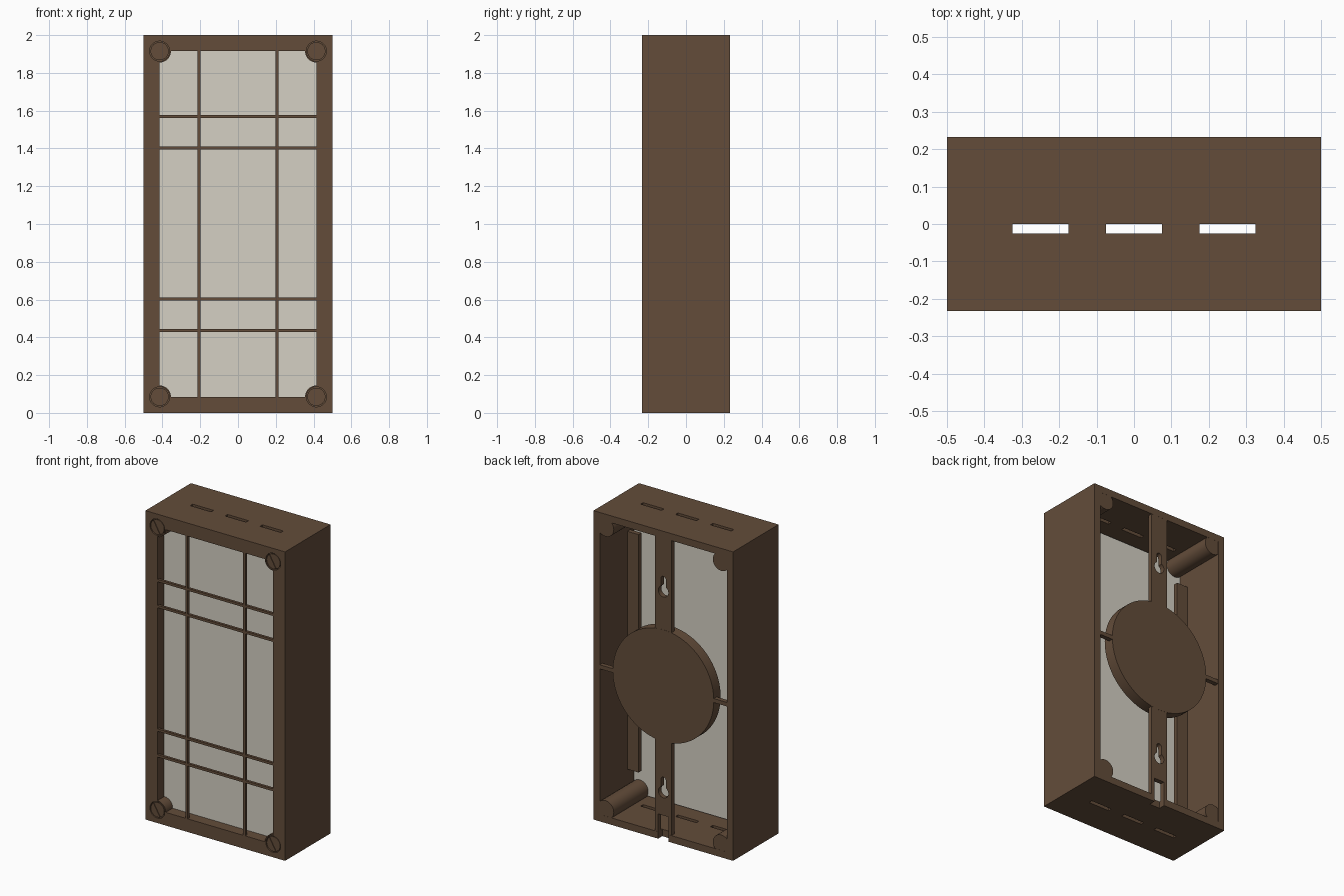
import bpy, math
from mathutils import Matrix

if "Cube" in bpy.data.objects:
    bpy.data.objects.remove(bpy.data.objects["Cube"], do_unlink=True)


def material(name, rgb):
    m = bpy.data.materials.new(name)
    m.use_nodes = True
    m.diffuse_color = (*rgb, 1)
    bsdf = m.node_tree.nodes["Principled BSDF"]
    bsdf.inputs["Base Color"].default_value = (*rgb, 1)
    bsdf.inputs["Roughness"].default_value = 0.7
    return m


BROWN = material("dark brown", (0.125, 0.073, 0.042))
CREAM = material("warm white", (0.66, 0.63, 0.55))
HALF, FRONT, BACK, TALL = 0.5, -0.2325, 0.2325, 2.0
WALL, RIM, LIP = 0.045, 0.085, -0.162


def box(name, x, y, z, mat=BROWN):
    """Box given by its (low, high) limits on each axis."""
    bpy.ops.mesh.primitive_cube_add(size=1)
    ob = bpy.context.object
    ob.name = name
    lims = (x, y, z)
    ob.data.transform(Matrix.Translation([(a + b) / 2 for a, b in lims])
                      @ Matrix.Diagonal([b - a for a, b in lims] + [1]))
    ob.data.materials.append(mat)
    return ob


def rod(name, x, z, r, y, mat=BROWN, sides=48):
    """Cylinder lying along y."""
    bpy.ops.mesh.primitive_cylinder_add(vertices=sides, radius=r, depth=y[1] - y[0])
    ob = bpy.context.object
    ob.name = name
    ob.data.transform(Matrix.Translation((x, sum(y) / 2, z))
                      @ Matrix.Rotation(math.pi / 2, 4, 'X'))
    ob.data.materials.append(mat)
    return ob


def cut(target, cutters, keep=False):
    for c in cutters:
        mod = target.modifiers.new("cut", 'BOOLEAN')
        mod.operation, mod.solver, mod.object = 'DIFFERENCE', 'EXACT', c
        bpy.context.view_layer.objects.active = target
        bpy.ops.object.modifier_apply(modifier=mod.name)
        if not keep:
            bpy.data.objects.remove(c, do_unlink=True)


def smooth(ob):
    bpy.ops.object.select_all(action='DESELECT')
    ob.select_set(True)
    bpy.context.view_layer.objects.active = ob
    bpy.ops.object.shade_smooth_by_angle(angle=math.radians(30))


# housing: open back, framed front, vent slots top and bottom, cable notch
inner, opening = HALF - WALL, HALF - RIM
housing = box("housing", (-HALF, HALF), (FRONT, BACK), (0, TALL))
cut(housing, [
    box("cavity", (-inner, inner), (LIP, 0.4), (WALL, TALL - WALL)),
    box("front_opening", (-opening, opening), (-0.4, 0), (RIM, TALL - RIM)),
    box("cable_notch", (-0.037, 0.037), (0.19, 0.4), (-0.1, 0.16)),
] + [box("vent_slot", (x - 0.075, x + 0.075), (-0.025, 0), (-0.1, TALL + 0.1))
     for x in (-0.25, 0, 0.25)])

# translucent panel behind the lattice
box("diffuser_panel", (-inner, inner), (LIP + 0.001, -0.12),
    (0.055, TALL - 0.055), CREAM)

# front lattice
bar_y = (FRONT, FRONT + 0.018)
for x in (-0.207, 0.207):
    box("lattice_upright", (x - 0.008, x + 0.008), bar_y, (RIM, TALL - RIM))
for z in (0.435, 0.602, 1.402, 1.57):
    box("lattice_crossbar", (-opening, opening),
        (bar_y[0] + 0.0005, bar_y[1] - 0.0005), (z - 0.008, z + 0.008))

# corner posts with recessed slotted screws
for x in (-opening, opening):
    for z in (RIM, TALL - RIM):
        post = rod("corner_post", x, z, 0.06, (FRONT + 0.0005, BACK - 0.0005))
        bore = rod("bore", x, z, 0.053, (-0.4, FRONT + 0.02))
        cut(housing, [bore], keep=True)
        cut(post, [bore])
        screw = rod("screw_head", x, z, 0.048, (FRONT + 0.015, FRONT + 0.0205))
        screw.data.transform(Matrix.Translation((0, -0.013, 0)))
        slot = box("slot", (-0.007, 0.007), (-0.4, FRONT + 0.006), (-0.1, 0.1))
        slot.data.transform(Matrix.Translation((x, 0, z))
                            @ Matrix.Rotation(math.radians(-30), 4, 'Y'))
        cut(screw, [slot])
        rod("screw_shank", x, z, 0.04, (FRONT + 0.007, FRONT + 0.03))
        smooth(post)
        smooth(screw)

# side rails behind the panel
for s in (-1, 1):
    box("side_rail", sorted((s * 0.375, s * 0.46)), (-0.08, -0.05), (0.23, 1.77))

# back strap with two keyholes
strap = box("back_strap", (-0.058, 0.058), (BACK - 0.031, BACK - 0.0005),
            (0.04, TALL - 0.04))
holes = [box("notch", (-0.037, 0.037), (0.1, 0.4), (-0.1, 0.16))]
for z in (0.31, 1.61):
    holes += [rod("key_round", 0, z, 0.036, (0.1, 0.4), sides=32),
              box("key_slot", (-0.018, 0.018), (0.1, 0.4), (z, z + 0.08)),
              rod("key_end", 0, z + 0.08, 0.018, (0.1, 0.4), sides=24)]
cut(strap, holes)

# thin side arms and the round mount
box("back_arm", (-0.46, 0.46), (BACK - 0.03, BACK - 0.001), (0.987, 1.013))
smooth(rod("round_mount", 0, 1, 0.362, (BACK - 0.07, BACK), sides=96))
